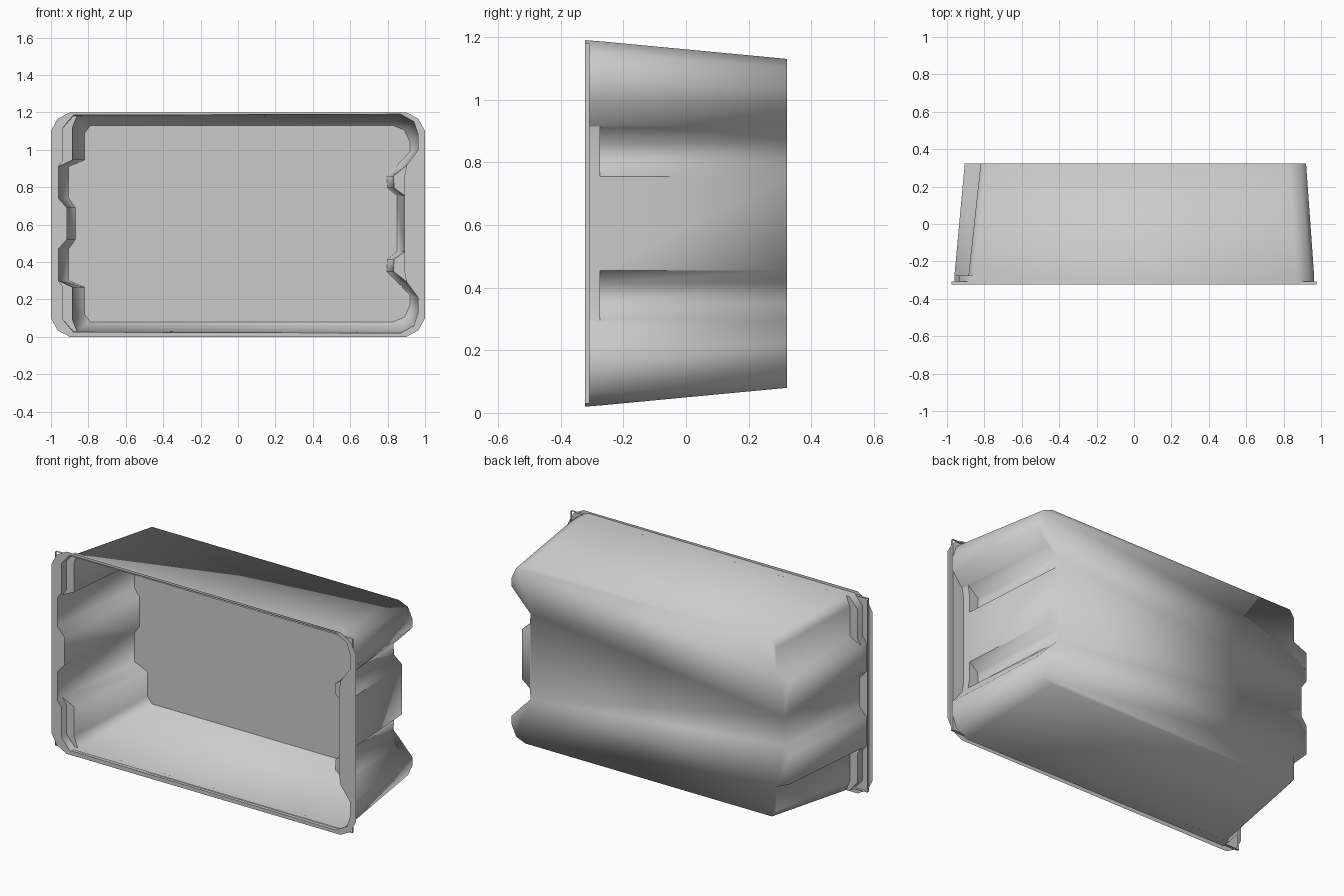
import bpy, bmesh, math

if "Cube" in bpy.data.objects:
    bpy.data.objects.remove(bpy.data.objects["Cube"])

MID = 0.605               # mirror height of the tub
Y0, Y1 = -0.3225, 0.3225  # front rim, back wall
STEP = -0.275             # depth where the grooves and corner pockets begin

# Upper half of each side, middle to top: x at rim, x at step, x at back, z at rim, z at back
RIGHT = [(.89, .89, .85, .755, .755), (.89, .835, .80, .795, .795),
         (.89, .83, .795, .86, .86), (.90, .90, .85, .915, .915),
         (.963, .963, .92, 1.0, .99), (.963, .963, .92, 1.08, 1.04),
         (.94, .94, .89, 1.15, 1.105), (.87, .87, .83, 1.19, 1.13)]
LEFT = [(-.915, -.915, -.87, .69, .69), (-.96, -.96, -.905, .74, .74),
        (-.96, -.96, -.905, .91, .91), (-.935, -.885, -.82, .945, .945),
        (-.935, -.885, -.82, 1.12, 1.09), (-.88, -.86, -.79, 1.185, 1.13)]
GROOVE_LINES = (.295, .455, .755, .915)

# Mid grey for every part
grey = bpy.data.materials.new("grey_plastic")
grey.diffuse_color = (.58, .58, .58, 1)
grey.use_nodes = True
grey.node_tree.nodes["Principled BSDF"].inputs["Base Color"].default_value = grey.diffuse_color


def mirrored(side):
    """Whole side from bottom to top."""
    low = [(a, b, c, 2 * MID - za, 2 * MID - zd) for a, b, c, za, zd in reversed(side)]
    return low + side


OUTLINE = mirrored(RIGHT) + mirrored(LEFT)[::-1]


def ring(column, depth):
    """Cross-section using one x column; depth 0 is the rim, 1 the back."""
    return [(p[column], p[3] + (p[4] - p[3]) * depth) for p in OUTLINE]


def add_loop(bm, pts, y):
    return [bm.verts.new((x, y, z)) for x, z in pts]


def skin(bm, a, b):
    n = len(a)
    for i in range(n):
        j = (i + 1) % n
        quad = (a[i], a[j], b[j], b[i])
        # where the step vanishes, keep only a triangle or nothing
        unique = {tuple(round(c, 5) for c in v.co): v for v in quad}
        if len(unique) > 2:
            bm.faces.new(list(unique.values()))


def finish(bm, name):
    bmesh.ops.recalc_face_normals(bm, faces=bm.faces)
    mesh = bpy.data.meshes.new(name)
    bm.to_mesh(mesh)
    bm.free()
    mesh.materials.append(grey)
    ob = bpy.data.objects.new(name, mesh)
    bpy.context.collection.objects.link(ob)
    return ob


# Tub shell: tapered walls with stepped grooves, closed and smoothed at the back
bm = bmesh.new()
loops = [add_loop(bm, ring(0, 0), Y0),
         add_loop(bm, ring(0, .06), STEP),
         add_loop(bm, ring(1, .06), STEP),
         add_loop(bm, ring(2, 1), Y1)]
for a, b in zip(loops, loops[1:]):
    skin(bm, a, b)
bm.faces.new(loops[-1])
bmesh.ops.remove_doubles(bm, verts=bm.verts, dist=1e-5)
for f in bm.faces:
    f.smooth = True
for e in bm.edges:
    a, b = (v.co for v in e.verts)
    at_step = abs(a.y - STEP) < 1e-4 and abs(b.y - STEP) < 1e-4
    on_groove = a.x > 0 and abs(a.z - b.z) < 1e-4 and any(abs(a.z - z) < 1e-3 for z in GROOVE_LINES)
    if on_groove or (at_step and e.calc_face_angle(0) > math.radians(40)):
        e.smooth = False
finish(bm, "tub_shell")

# Flat inner face of the back wall
bm = bmesh.new()
bm.faces.new(add_loop(bm, ring(2, 1), Y1 - .002))
finish(bm, "inner_back_panel")

# Flat rim: rounded rectangle with the tub opening cut out
corner = [(1, 1.1), (.965, 1.165), (.9, 1.2)]
upper = corner + [(-x, z) for x, z in reversed(corner)]
outer = upper + [(x, 1.2 - z) for x, z in reversed(upper)]
bm = bmesh.new()
edges = []
for pts in (outer, ring(0, 0)):
    vs = add_loop(bm, pts, Y0)
    edges += [bm.edges.new((vs[i - 1], vs[i])) for i in range(len(vs))]
bmesh.ops.triangle_fill(bm, edges=edges, use_beauty=True, normal=(0, -1, 0))
finish(bm, "front_rim")

# Thin square-cornered lip behind the rim
bm = bmesh.new()
rect = [(-.975, .03), (.975, .03), (.975, 1.18), (-.975, 1.18)]
skin(bm, add_loop(bm, rect, Y0), add_loop(bm, rect, -.308))
finish(bm, "rim_lip")
